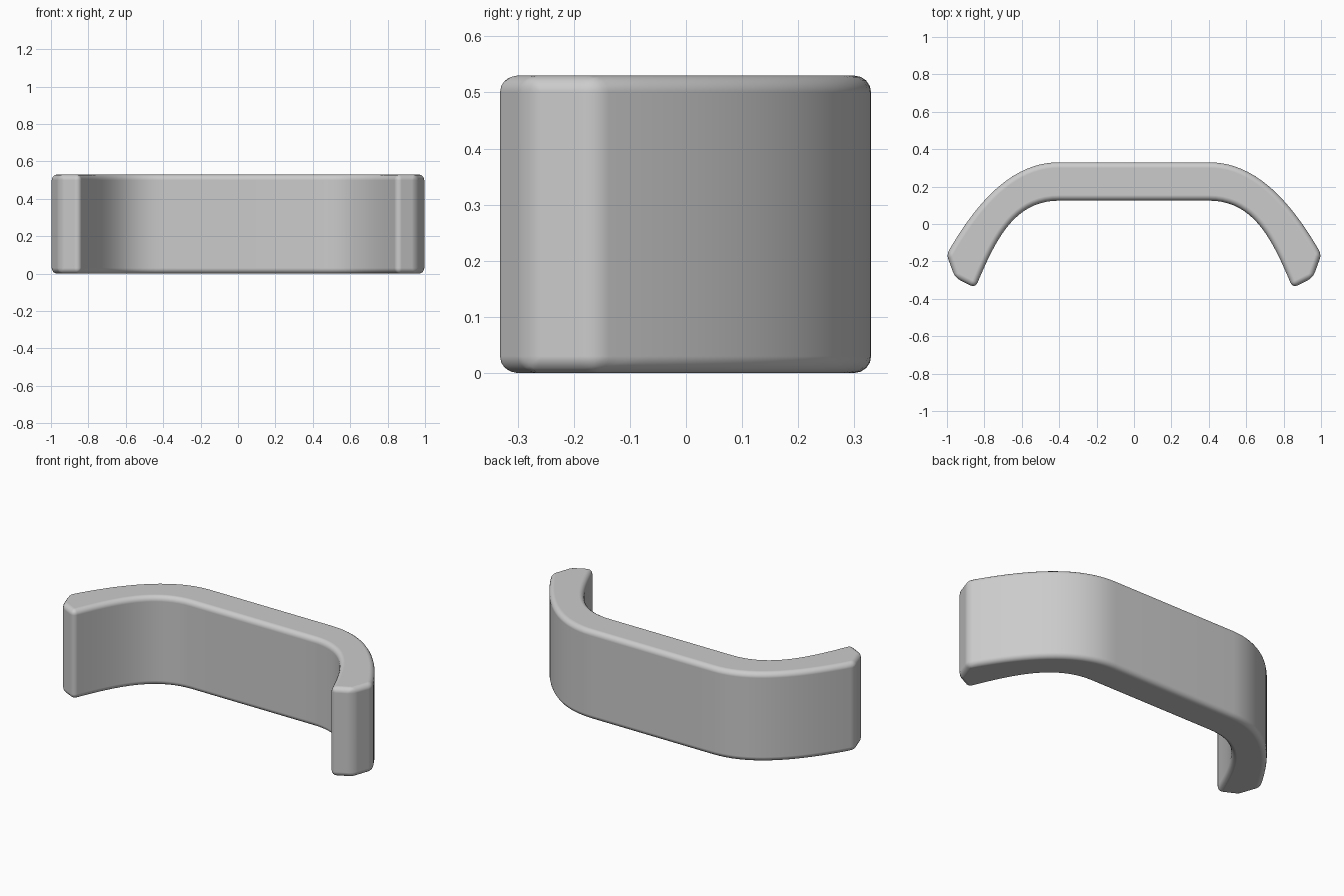
import bpy, bmesh, math
from mathutils import Vector
from mathutils.geometry import interpolate_bezier

cube = bpy.data.objects.get("Cube")
if cube:
    bpy.data.objects.remove(cube, do_unlink=True)

HEIGHT = 0.53
STEPS = 20


def curve(*points):
    return interpolate_bezier(*[Vector(p) for p in points], STEPS)


# Grey material
grey = bpy.data.materials.new("plain_grey")
grey.use_nodes = True
colour = (0.6, 0.6, 0.6, 1)
grey.diffuse_color = colour
grey.node_tree.nodes["Principled BSDF"].inputs["Base Color"].default_value = colour

# Half outline: outer bend, chamfered end, inner bend
outer = curve((0.4, 0.33), (0.64, 0.33), (0.83, 0.14), (1.002, -0.163))
inner = curve((0.848, -0.342), (0.74, -0.08), (0.64, 0.125), (0.4, 0.125))
half = outer + [Vector((0.957, -0.287))] + inner
outline = half + [Vector((-p.x, p.y)) for p in reversed(half)]

# Extruded bracket body
bm = bmesh.new()
base = bm.faces.new([bm.verts.new((p.x, p.y, 0)) for p in outline])
top = bmesh.ops.extrude_face_region(bm, geom=[base])["geom"]
bmesh.ops.translate(bm, vec=(0, 0, HEIGHT),
                    verts=[v for v in top if isinstance(v, bmesh.types.BMVert)])
bmesh.ops.recalc_face_normals(bm, faces=bm.faces)
mesh = bpy.data.meshes.new("curved_bracket")
bm.to_mesh(mesh)
bm.free()
mesh.materials.append(grey)
bracket = bpy.data.objects.new("curved_bracket", mesh)
bpy.context.collection.objects.link(bracket)

# Rounded rims and end corners
bevel = bracket.modifiers.new("rounded_edges", "BEVEL")
bevel.width = 0.03
bevel.segments = 4
bevel.limit_method = "ANGLE"
bevel.angle_limit = math.radians(25)
bevel.harden_normals = True

bpy.context.view_layer.objects.active = bracket
bracket.select_set(True)
bpy.ops.object.shade_smooth_by_angle(angle=math.radians(35))
